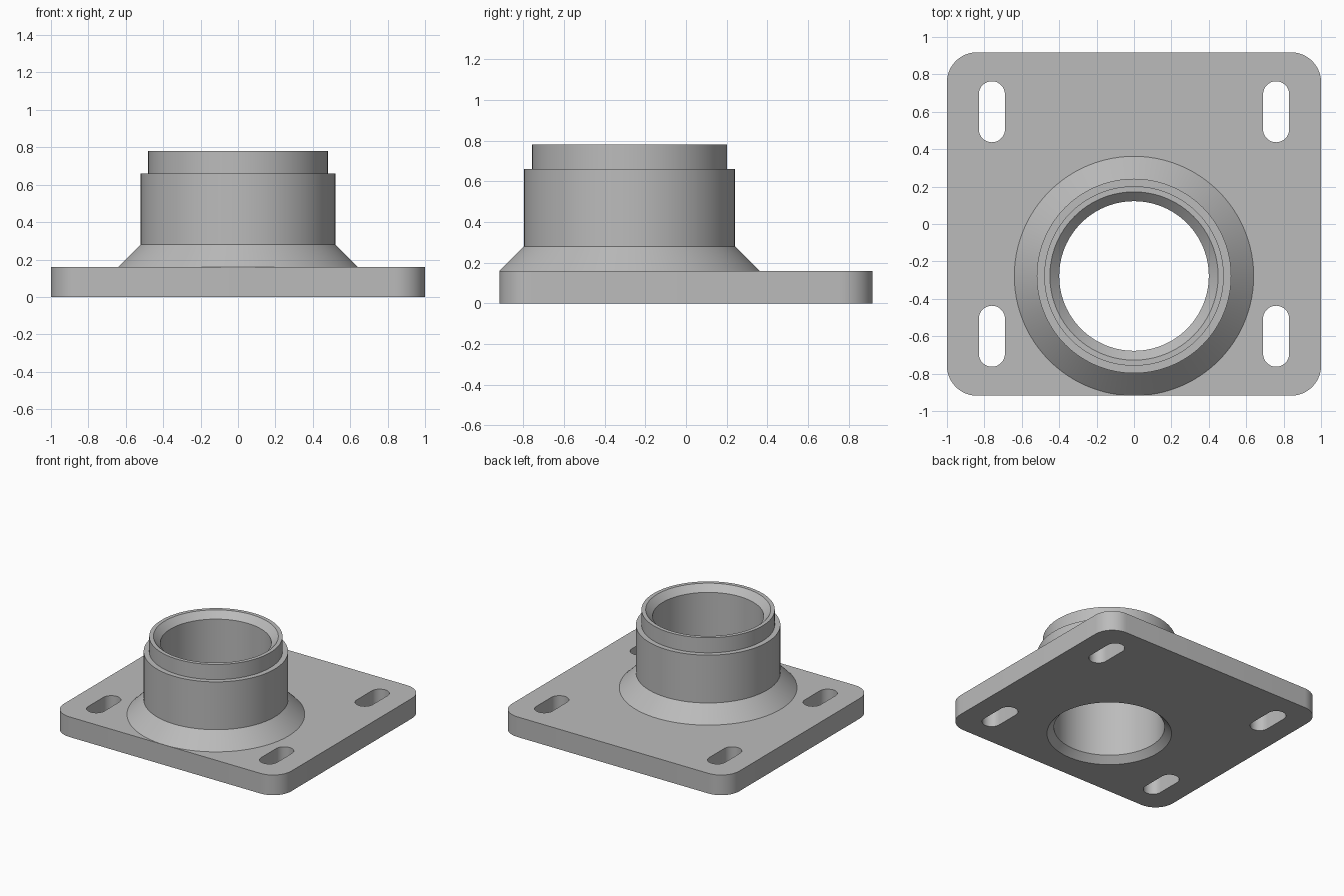
import bpy
import bmesh
from math import cos, sin, pi

cube = bpy.data.objects.get("Cube")
if cube:
    bpy.data.objects.remove(cube, do_unlink=True)

BORE_Y = -0.278
PLATE_TOP = 0.16

steel = bpy.data.materials.new("plain grey")
steel.use_nodes = True
grey = (0.5, 0.5, 0.5, 1)
steel.diffuse_color = grey
steel.node_tree.nodes["Principled BSDF"].inputs["Base Color"].default_value = grey


def rounded_rect(cx, cy, hx, hy, r, steps=12):
    """Outline of a rectangle with round corners; a full radius gives a slot or circle."""
    points = []
    for quarter, (sx, sy) in enumerate([(1, 1), (-1, 1), (-1, -1), (1, -1)]):
        for i in range(steps + 1):
            a = (quarter + i / steps) * pi / 2
            p = (cx + sx * (hx - r) + r * cos(a), cy + sy * (hy - r) + r * sin(a))
            if not points or abs(p[0] - points[-1][0]) + abs(p[1] - points[-1][1]) > 1e-5:
                points.append(p)
    if abs(points[0][0] - points[-1][0]) + abs(points[0][1] - points[-1][1]) < 1e-5:
        points.pop()
    return points


def finish(obj):
    """Give the part its colour and smooth its round faces."""
    obj.data.materials.clear()
    obj.data.materials.append(steel)
    bpy.ops.object.select_all(action="DESELECT")
    obj.select_set(True)
    bpy.context.view_layer.objects.active = obj
    bpy.ops.object.shade_smooth_by_angle(angle=pi / 6)


def extruded_plate(name, outlines, height):
    """Fill nested outlines, leaving the inner ones open, and extrude upwards."""
    curve = bpy.data.curves.new(name, "CURVE")
    curve.dimensions = "2D"
    curve.fill_mode = "BOTH"
    curve.extrude = height / 2
    for outline in outlines:
        spline = curve.splines.new("POLY")
        spline.points.add(len(outline) - 1)
        for point, (x, y) in zip(spline.points, outline):
            point.co = (x, y, 0, 1)
        spline.use_cyclic_u = True
    obj = bpy.data.objects.new(name, curve)
    bpy.context.collection.objects.link(obj)
    bpy.ops.object.select_all(action="DESELECT")
    obj.select_set(True)
    bpy.context.view_layer.objects.active = obj
    bpy.ops.object.convert(target="MESH")
    obj = bpy.context.view_layer.objects.active
    bm = bmesh.new()
    bm.from_mesh(obj.data)
    bmesh.ops.remove_doubles(bm, verts=bm.verts, dist=1e-5)
    bmesh.ops.translate(bm, verts=bm.verts, vec=(0, 0, height / 2))
    bmesh.ops.recalc_face_normals(bm, faces=bm.faces)
    bm.to_mesh(obj.data)
    bm.free()
    finish(obj)


def turned(name, profile, y, segments=96):
    """Revolve a closed profile of (radius, height) about a vertical axis."""
    bm = bmesh.new()
    rings = []
    for i in range(segments):
        a = 2 * pi * i / segments
        rings.append([bm.verts.new((r * cos(a), y + r * sin(a), z)) for r, z in profile])
    for i in range(segments):
        here, after = rings[i], rings[(i + 1) % segments]
        for j in range(len(profile)):
            k = (j + 1) % len(profile)
            bm.faces.new((here[j], after[j], after[k], here[k]))
    bmesh.ops.recalc_face_normals(bm, faces=bm.faces)
    mesh = bpy.data.meshes.new(name)
    bm.to_mesh(mesh)
    bm.free()
    obj = bpy.data.objects.new(name, mesh)
    bpy.context.collection.objects.link(obj)
    finish(obj)


# Base plate with four slots and the opening for the collar
outlines = [rounded_rect(0, 0, 1, 0.918, 0.16),
            rounded_rect(0, BORE_Y, 0.45, 0.45, 0.45, 24)]
for sx in (-1, 1):
    for sy in (-1, 1):
        outlines.append(rounded_rect(sx * 0.76, sy * 0.6, 0.07, 0.163, 0.07))
extruded_plate("base_plate", outlines, PLATE_TOP)

# Stepped collar: chamfered bore, top lip, barrel and flared foot
turned("collar", [
    (0.45, 0), (0.40, 0.05), (0.40, 0.73), (0.45, 0.78),
    (0.48, 0.78), (0.48, 0.66), (0.52, 0.66), (0.52, 0.28),
    (0.64, PLATE_TOP), (0.45, PLATE_TOP),
], BORE_Y)
